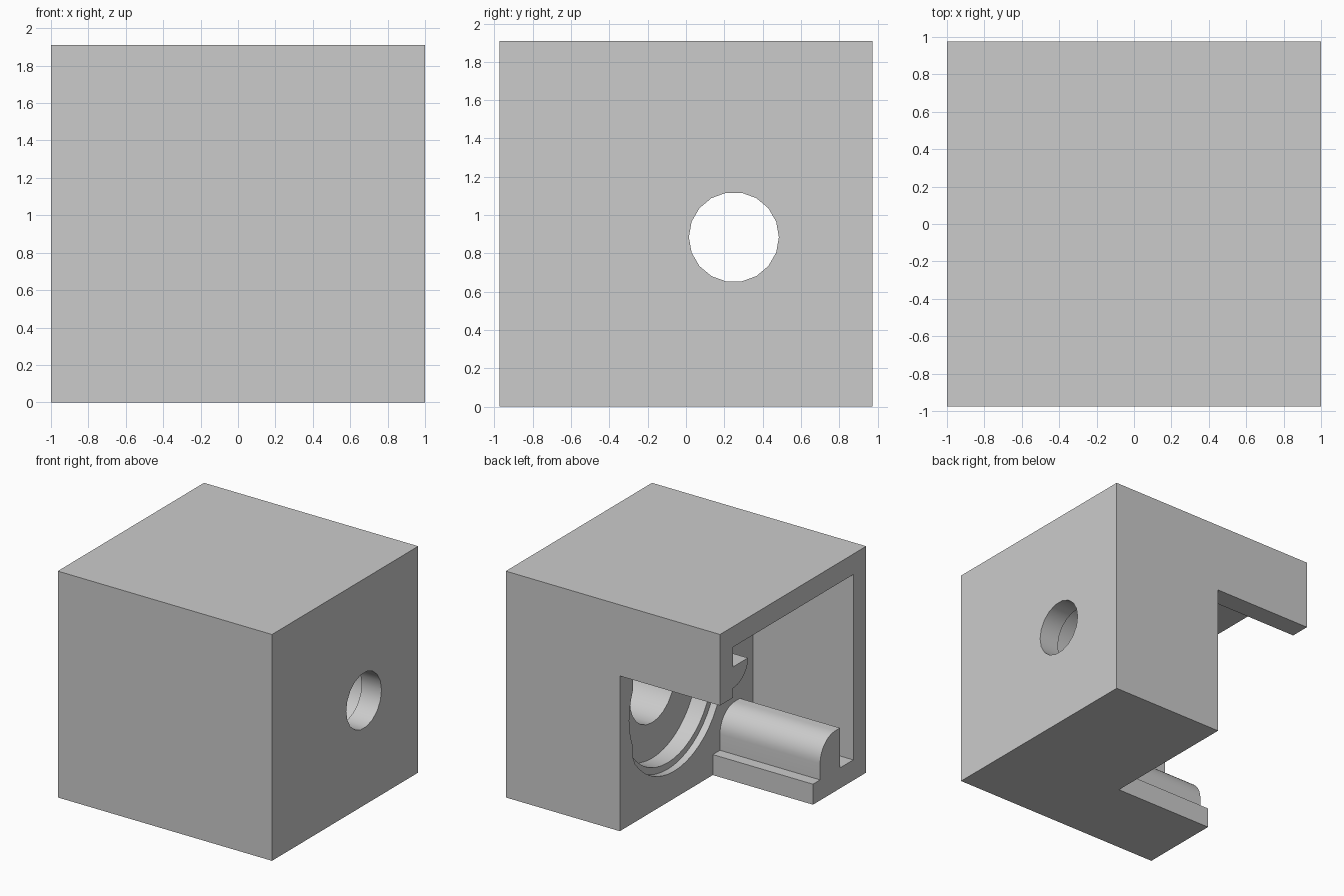
import bpy
import bmesh
from math import cos, sin, pi, radians

if "Cube" in bpy.data.objects:
    bpy.data.objects.remove(bpy.data.objects["Cube"], do_unlink=True)

grey = bpy.data.materials.new("plain grey")
grey.use_nodes = True
grey.diffuse_color = (0.6, 0.6, 0.6, 1)
grey.node_tree.nodes["Principled BSDF"].inputs["Base Color"].default_value = (0.6, 0.6, 0.6, 1)

# Main dimensions
HALF_Y, HEIGHT, WALL = 0.975, 1.91, 0.173
INNER_Y = HALF_Y - WALL
END_X = -0.065            # face of the solid half inside the housing
AXIS_Y, AXIS_Z = 0.25, 0.885


def prism(name, profile, x0, x1):
    """Extrude a (y, z) profile along x."""
    bm = bmesh.new()
    base = bm.faces.new([bm.verts.new((x0, y, z)) for y, z in profile])
    grown = bmesh.ops.extrude_face_region(bm, geom=[base])["geom"]
    for v in grown:
        if isinstance(v, bmesh.types.BMVert):
            v.co.x = x1
    bmesh.ops.recalc_face_normals(bm, faces=bm.faces)
    mesh = bpy.data.meshes.new(name)
    bm.to_mesh(mesh)
    bm.free()
    obj = bpy.data.objects.new(name, mesh)
    obj.data.materials.append(grey)
    bpy.context.collection.objects.link(obj)
    return obj


def rect(y0, y1, z0, z1):
    return [(y0, z0), (y1, z0), (y1, z1), (y0, z1)]


def circle(radius, sides, y_limit=9):
    turns = [2 * pi * i / sides for i in range(sides)]
    return [(min(AXIS_Y + radius * cos(a), y_limit), AXIS_Z + radius * sin(a)) for a in turns]


def quarter(cy, cz, ry, rz, start, steps=10):
    angles = [start + pi / 2 * i / steps for i in range(steps + 1)]
    return [(cy + ry * cos(a), cz + rz * sin(a)) for a in angles]


def select_only(obj):
    bpy.ops.object.select_all(action="DESELECT")
    obj.select_set(True)
    bpy.context.view_layer.objects.active = obj


# Housing block with its cavity, corner notch and stepped bore
housing = prism("housing", rect(-HALF_Y, HALF_Y, 0, HEIGHT), -1, 1)
cutters = [
    prism("cavity_cutter", rect(-INNER_Y, INNER_Y, WALL, HEIGHT - WALL), -1.2, END_X),
    prism("notch_cutter", rect(-0.265, 1.2, -0.2, 1.31), -1.2, END_X),
    prism("counterbore_cutter", circle(0.655, 48, INNER_Y), -0.3, END_X + 0.06),
    prism("recess_cutter", circle(0.6, 48), -0.3, 0.14),
    prism("bore_cutter", circle(0.3, 24), -0.2, 1 - 0.185),
    prism("shaft_hole_cutter", circle(0.235, 18), 0.5, 1.2),
]
for cutter in cutters:
    cutter.hide_render = True
    mod = housing.modifiers.new("cut", "BOOLEAN")
    mod.operation = "DIFFERENCE"
    mod.solver = "EXACT"
    mod.object = cutter
    select_only(housing)
    bpy.ops.object.modifier_apply(modifier=mod.name)
    bpy.data.objects.remove(cutter, do_unlink=True)

# Lower rail standing on the floor, rounded towards the back
lower = [(-0.625, WALL), (-0.36, WALL)] + quarter(-0.56, 0.31, 0.2, 0.2, 0) + [(-0.625, 0.51)]
lower_rail = prism("lower_rail", lower, -1, END_X)

# Upper rail on the back wall, flat on top and rounded below
upper = [(INNER_Y, 1.57)] + quarter(INNER_Y, 1.57, 0.2, 0.18, pi)
upper_rail = prism("upper_rail", upper, -1, END_X)

for part in (housing, lower_rail, upper_rail):
    select_only(part)
    bpy.ops.object.shade_smooth_by_angle(angle=radians(30))
